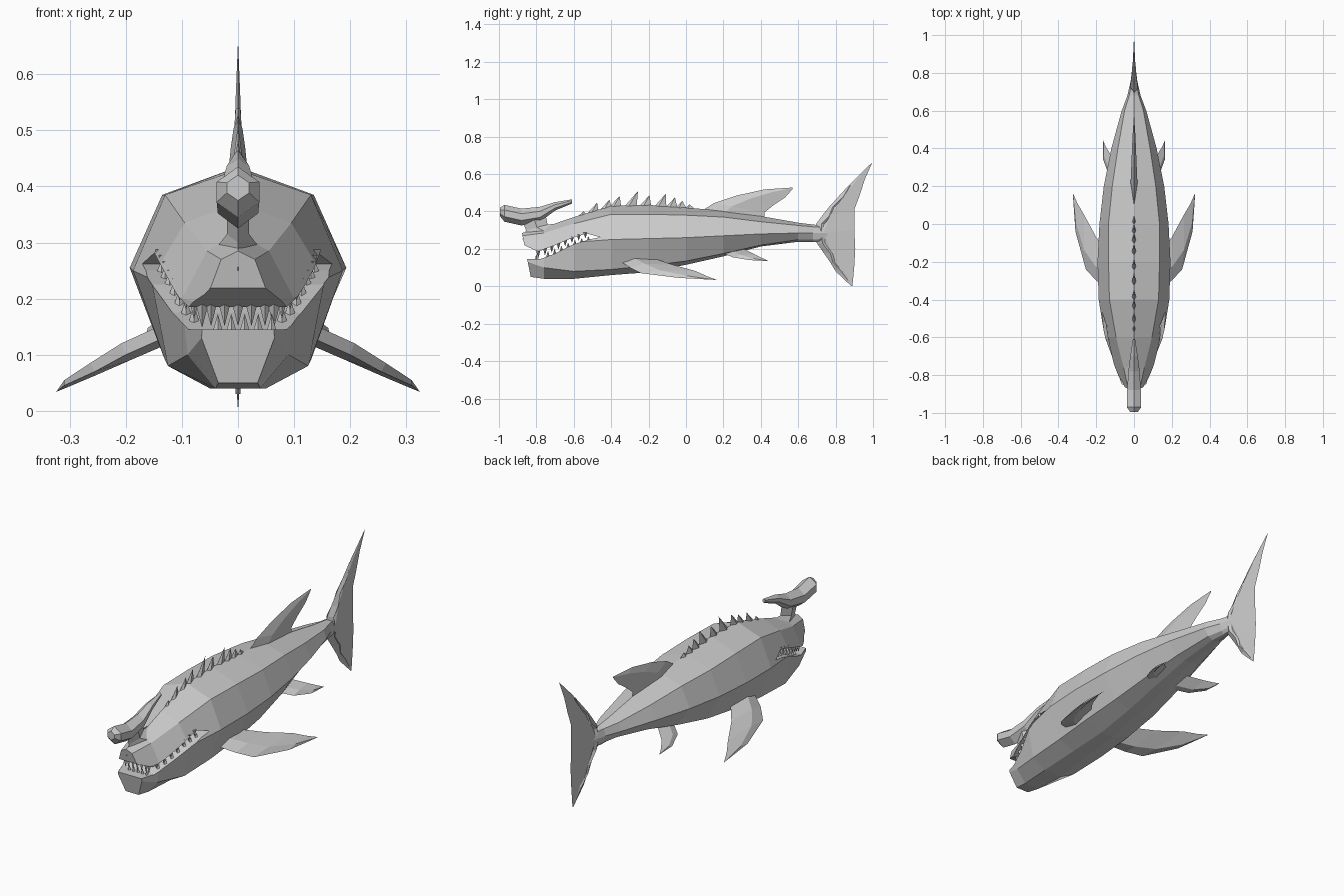
import bpy, bmesh
from mathutils import Vector


def mesh_object(name, verts, faces):
    me = bpy.data.meshes.new(name)
    bm = bmesh.new()
    vs = [bm.verts.new(v) for v in verts]
    for f in faces:
        bm.faces.new([vs[i] for i in f])
    bmesh.ops.remove_doubles(bm, verts=bm.verts, dist=0.0001)
    bmesh.ops.recalc_face_normals(bm, faces=bm.faces)
    bm.to_mesh(me)
    bm.free()
    ob = bpy.data.objects.new(name, me)
    bpy.context.collection.objects.link(ob)
    return ob


def loft_data(rings):
    n = len(rings[0])
    verts = [p for r in rings for p in r]
    faces = [tuple(range(n)), tuple(range(len(verts) - n, len(verts)))]
    for k in range(len(rings) - 1):
        for i in range(n):
            j = (i + 1) % n
            faces.append((k * n + i, k * n + j, (k + 1) * n + j, (k + 1) * n + i))
    return verts, faces


def loft(name, rings):
    return mesh_object(name, *loft_data(rings))


# Fin: stations of (leading point, trailing point, half thickness), diamond sections
def fin(name, stations, thick_dir=(1, 0, 0), ridge=0.35):
    d = Vector(thick_dir).normalized()
    rings = []
    for a, b, t in stations:
        a, b = Vector(a), Vector(b)
        m = a.lerp(b, ridge)
        rings.append([a, m + d * t, b, m - d * t])
    return loft(name, rings)


def flat(stations):
    return [((0, a[0], a[1]), (0, b[0], b[1]), t) for a, b, t in stations]


def lerp_table(table, y):
    for (y0, v0), (y1, v1) in zip(table, table[1:]):
        if y <= y1:
            return v0 + (v1 - v0) * (y - y0) / (y1 - y0)
    return table[-1][1]


# Body: y, top z, then (x, z) of upper, side, lower and belly corners
sections = [
    (-0.83, .285, .03, .27, .06, .19, .065, .13, .035, .05),
    (-0.76, .315, .055, .285, .10, .20, .09, .10, .04, .04),
    (-0.60, .37, .095, .335, .155, .235, .125, .08, .05, .04),
    (-0.40, .43, .13, .385, .187, .25, .13, .09, .04, .06),
    (-0.20, .435, .135, .385, .193, .255, .13, .11, .035, .075),
    (0.00, .42, .135, .38, .183, .26, .12, .135, .03, .115),
    (0.20, .405, .115, .37, .16, .27, .10, .175, .03, .16),
    (0.40, .375, .085, .345, .12, .28, .07, .22, .02, .213),
    (0.60, .34, .05, .325, .065, .285, .04, .25, .015, .238),
    (0.68, .33, .025, .318, .035, .285, .025, .25, .01, .236),
    (0.78, .32, .006, .315, .012, .285, .01, .255, .004, .245),
]
rings = []
for k, (y, top, *c) in enumerate(sections):
    half = [(c[i], c[i + 1]) for i in range(0, 8, 2)]
    ring = [(0, top)] + half + [(-x, z) for x, z in reversed(half)]
    rings.append([(x, y - (0.2 * (z - .05) if k == 0 else 0), z) for x, z in ring])
body = loft("body", rings)

# Mouth opening cut through the head
upper = [(-1, .25), (-.87, .222), (-.79, .185), (-.70, .22), (-.60, .262), (-.53, .282)]
lower = [(-1, .145), (-.78, .145), (-.70, .175), (-.60, .225), (-.52, .25)]
outline = upper + [(-.46, .262)] + lower[::-1]
cutter = loft("mouth_cutter", [[(x, y, z) for y, z in outline] for x in (-.4, .4)])
mod = body.modifiers.new("mouth", 'BOOLEAN')
mod.operation = 'DIFFERENCE'
mod.solver = 'EXACT'
mod.object = cutter
bpy.context.view_layer.objects.active = body
bpy.ops.object.modifier_apply(modifier="mouth")
bpy.data.objects.remove(cutter)

# Teeth: four-sided spikes along both jaws
jaw_x = [(-.80, .06), (-.70, .100), (-.60, .125), (-.53, .138)]
tv, tf = [], []


def tooth(x, y, z, h, r):
    o = len(tv)
    tv.extend([(x - r, y, z), (x, y - r, z), (x + r, y, z), (x, y + r, z), (x, y, z + h)])
    tf.extend([tuple(o + i for i in f) for f in
               [(0, 1, 2, 3), (0, 1, 4), (1, 2, 4), (2, 3, 4), (3, 0, 4)]])


for s in (1, -1):
    for i in range(8):
        y = -.79 + i * .036
        x = lerp_table(jaw_x, y) * s
        tooth(x, y, lerp_table(upper, y) + .008, -.045 + i * .002, .012)
        if i:
            y += .016
            tooth(x, y, lerp_table(lower, y) - .008, .04 - i * .002, .011)
for i in range(5):
    x = (i - 2) * .024
    tooth(x, -.79, .193, -.042, .011)
    tooth(x + .012, -.80, .138, .035, .010)
mesh_object("teeth", tv, tf)

# Crest: hammer-shaped horn on a narrow stalk
crest = [(-.995, .375, .42, .02), (-.97, .345, .435, .038), (-.88, .325, .415, .036),
         (-.78, .345, .425, .03), (-.70, .405, .45, .02), (-.61, .442, .465, .006)]
loft("crest_horn", [[(0, y, b), (w, y, b + (t - b) * .3), (w, y, b + (t - b) * .7), (0, y, t),
                     (-w, y, b + (t - b) * .7), (-w, y, b + (t - b) * .3)]
                    for y, b, t, w in crest])
fin("crest_stalk", flat([((-.875, .25), (-.64, .34), .035), ((-.855, .30), (-.74, .33), .02),
                         ((-.88, .36), (-.75, .38), .02)]), ridge=.5)

# Back spines: base y and height
for i, (y, h) in enumerate([(-.57, .03), (-.52, .06), (-.45, .055), (-.40, .06), (-.32, .085),
                            (-.24, .06), (-.16, .07), (-.10, .055), (-.05, .04), (0, .025)]):
    z = lerp_table([(s[0], s[1]) for s in sections], y) - .012
    tip = (y + h * .75, z + h + .005)
    fin("back_spine_%d" % i, flat([((y - .015, z), (y + .055, z), .012), (tip, tip, 0)]))

# Dorsal fin
fin("dorsal_fin", flat([((.08, .40), (.42, .355), .018), ((.15, .445), (.42, .395), .017),
                        ((.27, .485), (.47, .435), .013), ((.42, .518), (.53, .475), .008),
                        ((.57, .528), (.57, .52), .001)]))

# Tail fin with a jagged fleshy root
fin("tail_fin", flat([((.885, 0), (.89, .003), 0), ((.80, .08), (.90, .11), .006),
                      ((.74, .18), (.905, .2), .012), ((.68, .285), (.9, .3), .02),
                      ((.73, .37), (.9, .41), .012), ((.81, .47), (.93, .49), .007),
                      ((.89, .56), (.955, .57), .004), ((.993, .66), (.995, .66), 0)]), ridge=.25)
fin("tail_root", flat([((.86, .03), (.875, .03), .004), ((.795, .09), (.86, .08), .009),
                       ((.77, .13), (.80, .13), .012), ((.735, .18), (.81, .17), .016),
                       ((.70, .23), (.76, .23), .02), ((.67, .285), (.775, .28), .024),
                       ((.70, .34), (.75, .33), .02), ((.73, .38), (.80, .37), .016),
                       ((.77, .43), (.80, .42), .012), ((.82, .485), (.86, .47), .009),
                       ((.87, .54), (.885, .54), .004)]), ridge=.5)

# Paired fins
for s, side in ((1, "right"), (-1, "left")):
    def m(x, y, z):
        return (x * s, y, z)
    fin("pectoral_fin_" + side, [
        (m(.11, -.36, .14), m(.11, -.19, .155), .018),
        (m(.20, -.30, .10), m(.20, -.07, .115), .017),
        (m(.255, -.24, .07), m(.265, .05, .082), .012),
        (m(.31, -.04, .045), m(.30, .11, .055), .007),
        (m(.324, .16, .034), m(.324, .165, .034), 0)], (.5 * s, 0, 1))
    fin("pelvic_fin_" + side, [
        (m(.06, .19, .18), m(.06, .31, .20), .010),
        (m(.13, .25, .155), m(.125, .37, .17), .009),
        (m(.163, .34, .14), m(.15, .41, .15), .005),
        (m(.163, .44, .135), m(.163, .442, .135), 0)], (.5 * s, 0, 1))
